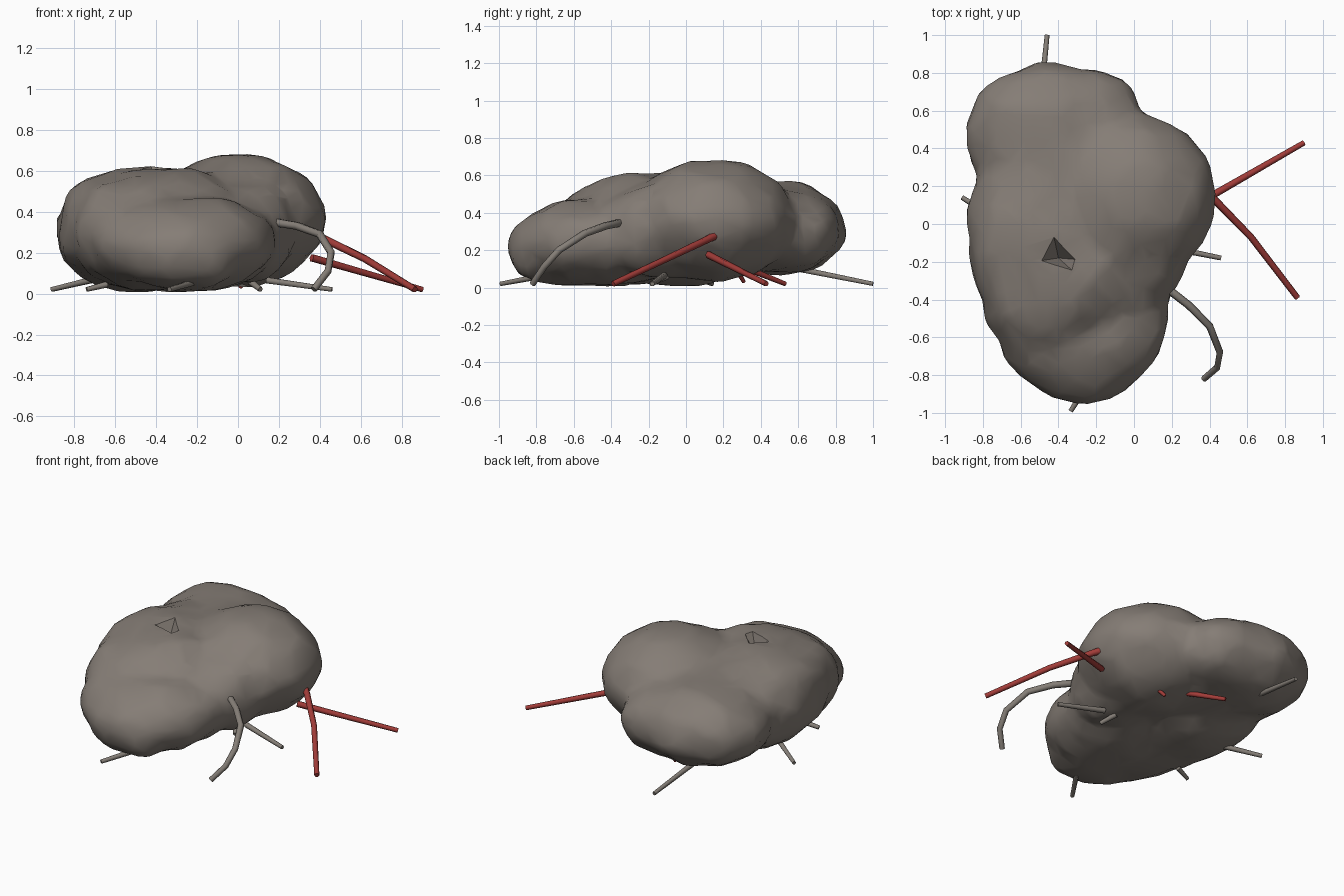
import bpy
import bmesh
from mathutils import Vector, noise

cube = bpy.data.objects.get("Cube")
if cube:
    bpy.data.objects.remove(cube)


def material(name, colour):
    mat = bpy.data.materials.new(name)
    mat.use_nodes = True
    mat.diffuse_color = (*colour, 1)
    mat.node_tree.nodes["Principled BSDF"].inputs["Base Color"].default_value = (*colour, 1)
    return mat


stone = material("warm grey stone", (0.235, 0.205, 0.18))
bark = material("grey bark", (0.235, 0.21, 0.185))
red = material("red bark", (0.36, 0.045, 0.04))


def add_lump(bm, centre, radii, boxiness):
    """Add a rounded-box lump to the boulder."""
    made = bmesh.ops.create_icosphere(bm, subdivisions=4, radius=1)
    for v in made["verts"]:
        d = v.co.normalized()
        r = sum(abs(c) ** boxiness for c in d) ** (-1 / boxiness)
        v.co = Vector(c + k * r * s for c, k, s in zip(centre, d, radii))


# Boulder: overlapping lumps fused into one skin
bm = bmesh.new()
lumps = [
    ((-0.46, 0.47, 0.32), (0.43, 0.38, 0.25), 2.05),    # rear
    ((-0.23, 0.57, 0.30), (0.26, 0.25, 0.21), 2.0),     # rear inner corner
    ((0.00, 0.14, 0.36), (0.43, 0.44, 0.32), 1.95),     # crown
    ((-0.50, -0.06, 0.31), (0.385, 0.46, 0.30), 2.2),   # left side
    ((-0.28, -0.46, 0.245), (0.46, 0.45, 0.235), 2.2),  # front
    ((-0.27, -0.68, 0.205), (0.29, 0.27, 0.18), 2.6),   # nose
    ((-0.47, -0.36, 0.29), (0.33, 0.36, 0.27), 2.2),    # left flank
    ((-0.34, -0.24, 0.36), (0.36, 0.36, 0.25), 2.1),    # shoulder
    ((0.01, -0.14, 0.30), (0.27, 0.32, 0.26), 2.1),     # right hollow
    ((-0.40, 0.20, 0.32), (0.43, 0.36, 0.26), 2.2),     # core
]
for lump in lumps:
    add_lump(bm, *lump)
mesh = bpy.data.meshes.new("boulder")
bm.to_mesh(mesh)
bm.free()
boulder = bpy.data.objects.new("boulder", mesh)
bpy.context.collection.objects.link(boulder)

remesh = boulder.modifiers.new("fuse", "REMESH")
remesh.mode = "VOXEL"
remesh.voxel_size = 0.04
smooth = boulder.modifiers.new("soften", "SMOOTH")
smooth.factor = 0.5
smooth.iterations = 7
bpy.context.view_layer.objects.active = boulder
boulder.select_set(True)
for name in ("fuse", "soften"):
    bpy.ops.object.modifier_apply(modifier=name)

# Weathered dents and a resting face
mesh = boulder.data
normals = [v.normal.copy() for v in mesh.vertices]
for v, n in zip(mesh.vertices, normals):
    bump = noise.noise(v.co * 3.5) * 0.012 + noise.noise(v.co * 7) * 0.018
    v.co += n * (bump + 0.005)
    v.co.z = max(v.co.z, 0.008)

# Coarse facets
facets = boulder.modifiers.new("facets", "DECIMATE")
facets.ratio = 0.2
bpy.ops.object.modifier_apply(modifier="facets")

# Angular chip broken out of the top
bm = bmesh.new()
bottom = bm.verts.new((-0.40, -0.18, 0.48))
rim = [bm.verts.new((x, y, 0.66)) for x, y in
       ((-0.53, -0.20), (-0.43, -0.04), (-0.28, -0.19), (-0.30, -0.27))]
bm.faces.new(rim)
for a, b in zip(rim, rim[1:] + rim[:1]):
    bm.faces.new((a, b, bottom))
bmesh.ops.recalc_face_normals(bm, faces=bm.faces)
chip_mesh = bpy.data.meshes.new("chip_cutter")
bm.to_mesh(chip_mesh)
bm.free()
chip = bpy.data.objects.new("chip_cutter", chip_mesh)
bpy.context.collection.objects.link(chip)
chip.hide_render = True
cut = boulder.modifiers.new("chip", "BOOLEAN")
cut.operation = "DIFFERENCE"
cut.solver = "EXACT"
cut.object = chip
bpy.ops.object.modifier_apply(modifier="chip")
bpy.data.objects.remove(chip)
boulder.data.materials.clear()
boulder.data.materials.append(stone)
bpy.ops.object.shade_smooth_by_angle(angle=0.6)


def twig(name, points, mat, radius=0.016):
    """Round stick following the given points."""
    curve = bpy.data.curves.new(name, "CURVE")
    curve.dimensions = "3D"
    curve.bevel_depth = radius
    curve.bevel_resolution = 1
    curve.use_fill_caps = True
    line = curve.splines.new("POLY")
    line.points.add(len(points) - 1)
    for i, (p, co) in enumerate(zip(line.points, points)):
        p.co = (*co, 1)
        p.radius = 1.1 - 0.3 * i / (len(points) - 1)
    curve.materials.append(mat)
    bpy.context.collection.objects.link(bpy.data.objects.new(name, curve))


# Grey twigs
twig("bent_twig", [(0.14, -0.34, 0.345), (0.20, -0.36, 0.345), (0.29, -0.43, 0.33),
                   (0.40, -0.54, 0.29), (0.455, -0.68, 0.20),
                   (0.44, -0.76, 0.11), (0.37, -0.82, 0.02)], bark, 0.021)
twig("rear_twig", [(-0.50, 0.60, 0.10), (-0.46, 1.00, 0.02)], bark)
twig("right_side_twig", [(-0.70, 0.01, 0.07), (-0.91, 0.14, 0.02)], bark)
twig("left_side_twig", [(0.14, -0.115, 0.065), (0.46, -0.18, 0.02)], bark)
twig("front_twig", [(-0.20, -0.78, 0.06), (-0.335, -0.99, 0.02)], bark)
twig("front_corner_twig", [(-0.64, -0.34, 0.045), (-0.74, -0.37, 0.02)], bark)
twig("under_twig", [(0.06, -0.10, 0.06), (0.11, -0.19, 0.02)], bark)

# Red twigs
twig("red_front_twig", [(0.40, 0.15, 0.275), (0.435, 0.12, 0.26),
                        (0.62, -0.07, 0.17), (0.865, -0.39, 0.02)], red, 0.02)
twig("red_back_twig", [(0.36, 0.12, 0.175), (0.90, 0.43, 0.02)], red, 0.018)
twig("red_under_twig", [(-0.15, 0.33, 0.10), (-0.29, 0.53, 0.02)], red)
twig("red_stub", [(0.05, 0.28, 0.08), (0.01, 0.31, 0.03)], red, 0.013)
